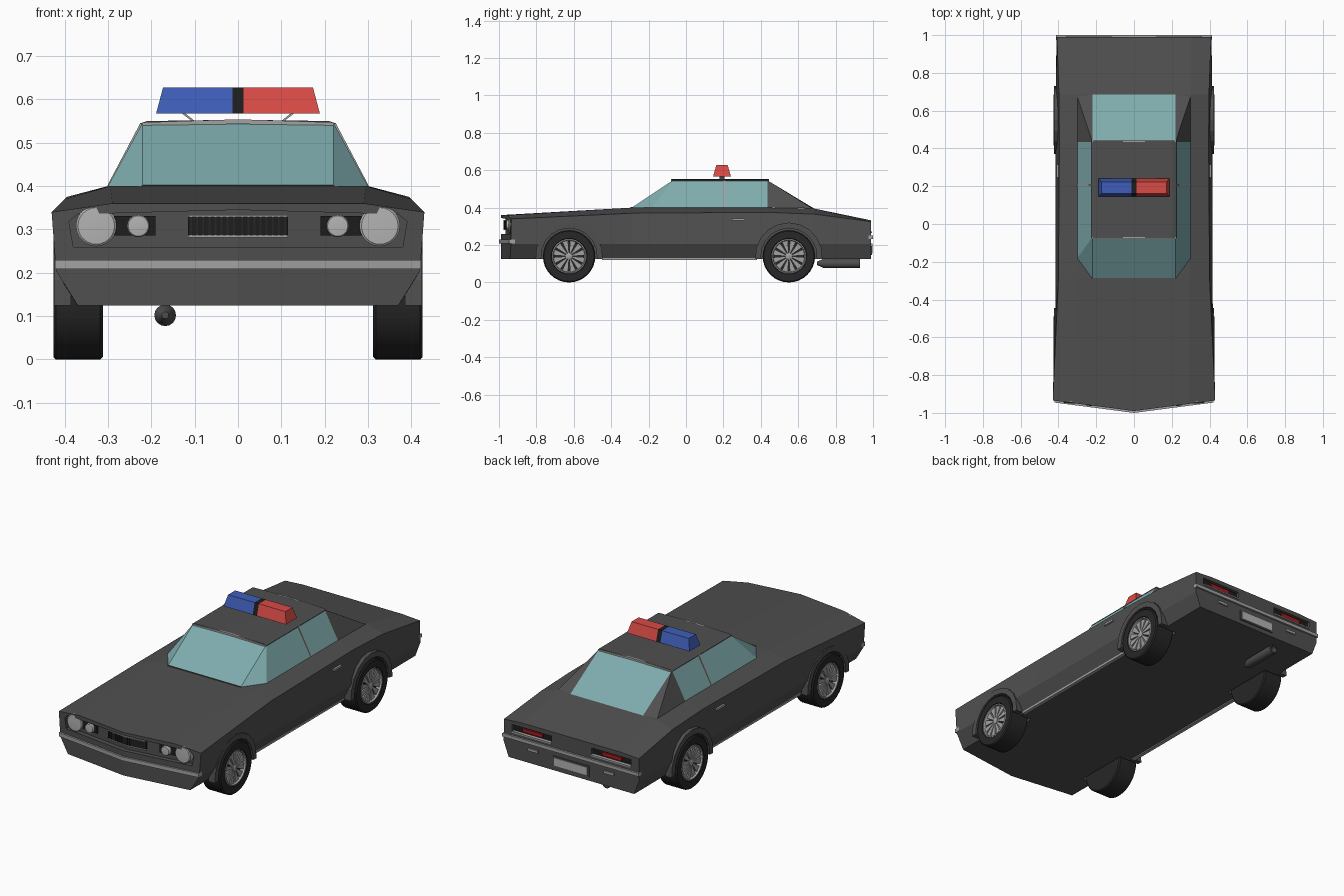
import bpy, bmesh, math
from mathutils import Matrix

if "Cube" in bpy.data.objects:
    bpy.data.objects.remove(bpy.data.objects["Cube"])


def material(name, r, g, b):
    m = bpy.data.materials.new(name)
    m.diffuse_color = (r, g, b, 1)
    m.use_nodes = True
    m.node_tree.nodes["Principled BSDF"].inputs["Base Color"].default_value = m.diffuse_color
    return m


PAINT = material("dark_grey_paint", .078, .078, .078)
BLACK = material("black", .012, .012, .012)
RUBBER = material("rubber", .02, .02, .02)
CHROME = material("chrome", .36, .36, .36)
LENS = material("lens", .45, .45, .45)
GLASS = material("teal_glass", .21, .41, .42)
RED = material("red", .68, .07, .06)
BLUE = material("blue", .05, .11, .48)
TAIL = material("tail_red", .4, .01, .01)


def mesh(name, verts, faces, mat, mirror=False, smooth=False):
    bm = bmesh.new()
    vs = [bm.verts.new(v) for v in verts]
    for f in faces:
        bm.faces.new([vs[i] for i in f])
    bmesh.ops.remove_doubles(bm, verts=bm.verts[:], dist=1e-5)
    if mirror:  # open the centre plane, then mirror and weld
        mid = [f for f in bm.faces if all(abs(v.co.x) < 1e-5 for v in f.verts)]
        bmesh.ops.delete(bm, geom=mid, context='FACES_ONLY')
        bmesh.ops.mirror(bm, geom=bm.verts[:] + bm.edges[:] + bm.faces[:],
                         matrix=Matrix(), merge_dist=1e-5, axis='X')
        bmesh.ops.remove_doubles(bm, verts=bm.verts[:], dist=1e-5)
    bmesh.ops.recalc_face_normals(bm, faces=bm.faces[:])
    if smooth:
        for f in bm.faces:
            f.smooth = True
        for e in bm.edges:
            e.smooth = len(e.link_faces) == 2 and e.calc_face_angle(0) < math.radians(30)
    me = bpy.data.meshes.new(name)
    bm.to_mesh(me)
    bm.free()
    me.materials.append(mat)
    ob = bpy.data.objects.new(name, me)
    bpy.context.collection.objects.link(ob)
    return ob


def prism(name, pts, a, b, mat, axis='y', slope=0, mirror=True):
    """Extrude an (x,z) outline along y (swept back by slope), or a (y,z) outline along x."""
    n = len(pts)
    if axis == 'y':
        verts = [(u, h + slope * u, v) for h in (a, b) for u, v in pts]
    else:
        verts = [(h, u, v) for h in (a, b) for u, v in pts]
    faces = [range(n), range(n, 2 * n)]
    faces += [(i, (i + 1) % n, (i + 1) % n + n, i + n) for i in range(n)]
    return mesh(name, verts, faces, mat, mirror)


def lathe(name, prof, u, v, mat, axis='x', n=32, closed=False, mirror=True):
    """Turn a (position, radius) profile around the x or y axis."""
    verts = []
    for h, r in prof:
        for k in range(n):
            t = 2 * math.pi * k / n
            p, q = u + r * math.cos(t), v + r * math.sin(t)
            verts.append((h, p, q) if axis == 'x' else (p, h, q))
    m, faces = len(prof), []
    for i in range(m if closed else m - 1):
        j = (i + 1) % m
        faces += [(i * n + k, i * n + (k + 1) % n, j * n + (k + 1) % n, j * n + k) for k in range(n)]
    if not closed:
        faces += [range(n), range((m - 1) * n, m * n)]
    return mesh(name, verts, faces, mat, mirror, True)


def rect(u0, u1, v0, v1):
    return [(u0, v0), (u1, v0), (u1, v1), (u0, v1)]


NOSE, SWEEP = -.99, .13
WHEELS = {"front": -.625, "rear": .55}

# Body: half cross-sections lofted from nose to tail, then mirrored
# y, top z, belt x, shoulder x, shoulder z, side x, sill x
stations = [(NOSE, .36, .29, .43, .34, .42, .37),
            (-.29, .40, .295, .40, .37, .415, .375),
            (.43, .40, .30, .395, .375, .415, .378),
            (.685, .395, .30, .397, .365, .415, .38),
            (.99, .332, .30, .408, .325, .41, .38)]
verts, faces = [], []
for i, (y, zt, bx, sx, sz, mx, rx) in enumerate(stations):
    sweep = SWEEP if i == 0 else 0
    for x, z in [(0, zt), (bx, zt), (sx, sz), (mx, .205), (rx, .125), (0, .125)]:
        verts.append((x, y + sweep * x, z))
for i in range(len(stations) - 1):
    faces += [(6 * i + j, 6 * i + j + 1, 6 * i + j + 7, 6 * i + j + 6) for j in range(5)]
faces += [range(6), range(len(verts) - 6, len(verts))]
body = mesh("body", verts, faces, PAINT, True)

# Cutters for wheel wells, grille recess and tail lamp recesses
cutters = [lathe(f"{k}_well_cutter", [(.302, .152), (.5, .152)], y, .14, BLACK)
           for k, y in WHEELS.items()]
cutters.append(prism("nose_cutter", [(0, .345), (.37, .335), (.39, .318), (.38, .26), (0, .26)],
                     NOSE - .05, NOSE + .025, BLACK, slope=SWEEP))
cutters.append(prism("tail_cutter", rect(.12, .36, .272, .308), .972, 1.05, BLACK))
bpy.context.view_layer.objects.active = body
for c in cutters:
    mod = body.modifiers.new("cut", 'BOOLEAN')
    mod.operation, mod.solver, mod.object = 'DIFFERENCE', 'EXACT', c
    c.hide_render = True
    bpy.ops.object.modifier_apply(modifier=mod.name)
for c in cutters:
    bpy.data.objects.remove(c)

# Cabin: windscreen, side and rear glass, rear pillars, roof
mesh("windscreen", [(0, -.29, .40), (.22, -.29, .40), (.22, -.07, .546), (0, -.07, .546)],
     [(0, 1, 2, 3)], GLASS, True)
mesh("side_windows", [(.22, -.29, .40), (.30, -.18, .40), (.22, -.07, .546),
                      (.30, .435, .40), (.22, .435, .546)],
     [(0, 1, 2), (1, 3, 4, 2)], GLASS, True)
mesh("rear_window", [(0, .435, .546), (.22, .435, .546), (.22, .685, .395), (0, .685, .395)],
     [(0, 1, 2, 3)], GLASS, True)
mesh("rear_pillars", [(.22, .435, .546), (.30, .435, .40), (.30, .675, .396), (.22, .685, .395)],
     [(0, 1, 2), (0, 2, 3)], PAINT, True)
prism("roof", [(0, .54), (.222, .54), (.224, .545), (.21, .55), (0, .553)], -.075, .44, PAINT)
for name, y in (("front_roof_trim", -.079), ("rear_roof_trim", .434)):
    prism(name, [(0, .543), (.222, .54), (.222, .547), (0, .554)], y, y + .01, CHROME)
prism("window_dividers", [(.297, .40), (.302, .40), (.225, .546), (.22, .546)], .2, .21, CHROME)
prism("windscreen_base_trim", rect(0, .22, .398, .403), -.294, -.287, PAINT)

# Roof light bar on slanted struts
def bar_section(name, x0, x1, x2, mat, mirror=False):
    v = [(x0, .145, .567), (x1, .145, .567), (x1, .24, .567), (x0, .24, .567),
         (x0, .162, .627), (x2, .162, .627), (x2, .223, .627), (x0, .223, .627)]
    mesh(name, v, [(0, 1, 2, 3), (4, 5, 6, 7), (0, 1, 5, 4), (1, 2, 6, 5),
                   (2, 3, 7, 6), (3, 0, 4, 7)], mat, mirror)


bar_section("red_beacon", .013, .189, .173, RED)
bar_section("blue_beacon", -.013, -.189, -.173, BLUE)
bar_section("beacon_centre", 0, .013, .013, BLACK, True)
prism("beacon_struts", [(.097, .548), (.104, .548), (.13, .568), (.122, .568)], .18, .205, CHROME)

# Wheels, spoked rims and arch flares
for k, y in WHEELS.items():
    lathe(f"{k}_tyres", [(.312, 0), (.312, .134), (.318, .14), (.42, .14), (.426, .134),
                         (.426, .096), (.402, .088), (.402, 0)], y, .14, RUBBER)
    lathe(f"{k}_rims", [(.40, .092), (.424, .093), (.426, .087), (.402, .080)],
          y, .14, CHROME, closed=True)
    lathe(f"{k}_hubs", [(.40, .02), (.42, .018), (.424, .01), (.424, 0)], y, .14, CHROME, n=16)
    for s in range(12):
        t = 2 * math.pi * (s + .5) / 12
        outline = [(.014, -.003), (.083, -.016), (.083, .016), (.014, .003)]
        pts = [(y + r * math.cos(t) - w * math.sin(t), .14 + r * math.sin(t) + w * math.cos(t))
               for r, w in outline]
        prism(f"{k}_spokes_{s + 1}", pts, .40, .417, CHROME, 'x')
    arc = [math.radians(-5 + 190 * i / 10) for i in range(11)]
    flare = [(y + .15 * math.cos(a), .14 + .15 * math.sin(a)) for a in arc]
    flare += [(y + .18 * math.cos(a), .14 + .18 * math.sin(a)) for a in reversed(arc)]
    prism(f"{k}_arch_flares", flare, .385, .424, PAINT, 'x')

# Sill trims and door handles
prism("sill_trims", rect(-.45, .38, .119, .13), .362, .382, CHROME, 'x')
prism("door_handles", rect(.245, .315, .33, .341), .39, .41, CHROME, 'x')

# Nose: grille, lamp panels, headlights, bumper
F = NOSE + .017
prism("grille", rect(0, .115, .287, .329), F, F + .012, BLACK, slope=SWEEP)
prism("grille_trim_top", rect(0, .115, .329, .333), F - .004, F + .012, CHROME, slope=SWEEP)
prism("grille_trim_bottom", rect(0, .115, .281, .287), F - .004, F + .012, CHROME, slope=SWEEP)
for i in range(8):
    x = .008 + i * .014
    prism(f"grille_bars_{i + 1}", rect(x, x + .004, .287, .329), F - .003, F + .002, RUBBER, slope=SWEEP)
prism("lamp_panels", rect(.19, .30, .286, .331), F, F + .012, BLACK, slope=SWEEP)
for name, x, r in (("outer_headlights", .327, .047), ("inner_headlights", .23, .026)):
    y = NOSE + SWEEP * x
    lathe(name, [(y + .03, r), (y + .004, r), (y, r * .9), (y - .003, 0)], x, .308, LENS, 'y', 24)
prism("front_bumper", rect(0, .422, .209, .23), -1, NOSE + .02, CHROME, slope=SWEEP)

# Tail: lamps, bumper, plate, reflectors, exhaust
prism("tail_panels", rect(.122, .358, .274, .306), .968, .976, BLACK)
prism("tail_lamps", rect(.18, .30, .28, .299), .972, .984, TAIL)
prism("tail_lamp_trims", rect(.12, .36, .265, .272), .98, .995, CHROME)
prism("rear_bumper", rect(0, .412, .232, .25), .975, 1.0, CHROME)
prism("plate_frame", rect(0, .11, .148, .205), .985, .994, PAINT)
prism("blank_plate", rect(0, .10, .155, .198), .99, .998, LENS)
prism("reflectors", rect(.2, .26, .193, .207), .985, .997, CHROME)
lathe("exhaust_pipe", [(.70, .008), (.735, .025), (.93, .025), (.93, .019), (.87, .019), (.87, 0)],
      -.168, .102, PAINT, 'y', 16, mirror=False)
